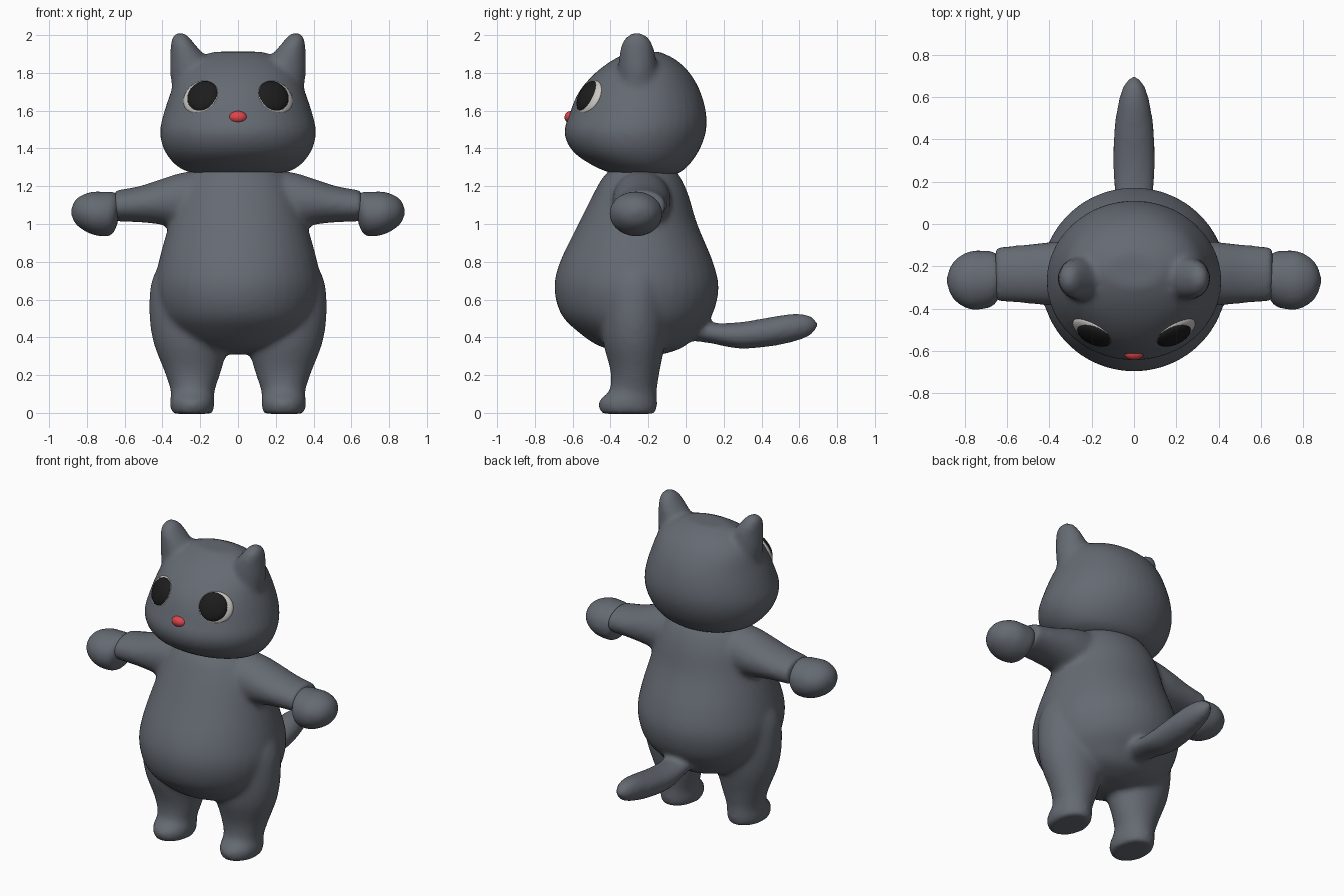
import bpy, bmesh, math
from mathutils import Vector, Matrix

if "Cube" in bpy.data.objects:
    bpy.data.objects.remove(bpy.data.objects["Cube"])

AXES = {'X': Vector((1, 0, 0)), 'Y': Vector((0, 1, 0)), 'Z': Vector((0, 0, 1))}


def spline(rings, steps=4):
    """Catmull-Rom smoothing of (cx, cy, cz, ru, rv) rings."""
    p = [Vector(r) for r in rings]
    p = [p[0]] + p + [p[-1]]
    out = []
    for i in range(1, len(p) - 2):
        a, b, c, d = p[i - 1:i + 3]
        for s in range(steps):
            t = s / steps
            out.append(0.5 * (2 * b + (c - a) * t + (2 * a - 5 * b + 4 * c - d) * t * t
                              + (3 * b - a - 3 * c + d) * t ** 3))
    return out + [p[-1]]


def loft(bm, rings, axes, mirror=False, sides=40):
    """Closed elliptical tube through the rings, optionally on both sides."""
    u, v = AXES[axes[0]], AXES[axes[1]]
    for sx in ((1, -1) if mirror else (1,)):
        loops = []
        for r in spline(rings):
            loop = []
            for k in range(sides):
                a = 2 * math.pi * k / sides
                co = Vector(r[:3]) + u * (max(r[3], .002) * math.cos(a)) + v * (max(r[4], .002) * math.sin(a))
                co.x *= sx
                loop.append(bm.verts.new(co))
            loops.append(loop)
        faces = [bm.faces.new(loops[0]), bm.faces.new(loops[-1][::-1])]
        for l0, l1 in zip(loops, loops[1:]):
            for k in range(sides):
                n = (k + 1) % sides
                faces.append(bm.faces.new((l0[k], l1[k], l1[n], l0[n])))
        bmesh.ops.recalc_face_normals(bm, faces=faces)


def finish(name, bm, color, voxel=None, smooth=0):
    me = bpy.data.meshes.new(name)
    bm.to_mesh(me)
    bm.free()
    for f in me.polygons:
        f.use_smooth = True
    mat = bpy.data.materials.get(color[0]) or bpy.data.materials.new(color[0])
    mat.diffuse_color = color[1]
    mat.use_nodes = True
    mat.node_tree.nodes["Principled BSDF"].inputs["Base Color"].default_value = mat.diffuse_color
    me.materials.append(mat)
    ob = bpy.data.objects.new(name, me)
    bpy.context.collection.objects.link(ob)
    if voxel:
        m = ob.modifiers.new("blend", 'REMESH')
        m.mode, m.voxel_size, m.use_smooth_shade = 'VOXEL', voxel, True
        s = ob.modifiers.new("soften", 'SMOOTH')
        s.factor, s.iterations = 0.5, smooth
    return ob


def ellipsoid(name, center, radii, color, normal=(0, -1, 0)):
    """Ellipsoid whose local z (third radius) points along normal."""
    bm = bmesh.new()
    rot = Vector(normal).to_track_quat('Z', 'Y').to_matrix().to_4x4()
    bmesh.ops.create_uvsphere(bm, u_segments=32, v_segments=16, radius=1,
                              matrix=Matrix.Translation(center) @ rot @ Matrix.Diagonal((*radii, 1)))
    return finish(name, bm, color)


FUR = ("fur", (0.13, 0.145, 0.17, 1))
WHITE = ("eye_white", (0.6, 0.58, 0.55, 1))
BLACK = ("pupil", (0.012, 0.012, 0.012, 1))
RED = ("nose", (0.7, 0.06, 0.07, 1))

# Torso, legs, arms and tail blended into one soft body
bm = bmesh.new()
loft(bm, [(0, -.20, .31, .08, .08), (0, -.23, .35, .24, .22), (0, -.25, .42, .34, .31),
          (0, -.26, .52, .41, .40), (0, -.262, .66, .44, .435), (0, -.262, .80, .42, .405),
          (0, -.255, 1.0, .365, .315), (0, -.24, 1.15, .32, .255), (0, -.235, 1.24, .27, .21),
          (0, -.23, 1.30, .22, .16)], 'XY')
loft(bm, [(.25, -.26, .88, .10, .06), (.27, -.27, .72, .18, .16), (.265, -.275, .55, .205, .175),
          (.25, -.275, .38, .20, .165), (.24, -.27, .22, .15, .13), (.24, -.28, .12, .117, .125),
          (.242, -.305, .07, .117, .152), (.242, -.308, .03, .117, .155),
          (.242, -.305, -.005, .105, .14)], 'XY', mirror=True)
loft(bm, [(.10, -.235, 1.13, .15, .155), (.28, -.235, 1.125, .155, .15), (.40, -.235, 1.118, .15, .122),
          (.52, -.236, 1.105, .138, .096), (.655, -.237, 1.095, .128, .082)], 'YZ', mirror=True)
loft(bm, [(0, -.05, .46, .09, .07), (0, .12, .425, .092, .055), (0, .28, .41, .101, .07),
          (0, .45, .43, .094, .078), (0, .58, .453, .073, .074), (0, .66, .462, .046, .052),
          (0, .70, .464, .01, .01)], 'XZ')
finish("body", bm, FUR, 0.017, 9)

# Head with ears
bm = bmesh.new()
loft(bm, [(0, -.21, 1.262, .22, .16), (0, -.235, 1.30, .315, .24), (0, -.265, 1.38, .385, .33),
          (0, -.27, 1.48, .413, .374), (0, -.255, 1.58, .395, .363), (0, -.245, 1.70, .355, .322),
          (0, -.23, 1.80, .312, .25), (0, -.22, 1.87, .235, .165), (0, -.22, 1.912, .13, .08)], 'XY')
loft(bm, [(.215, -.255, 1.72, .135, .11), (.245, -.256, 1.82, .115, .104), (.272, -.258, 1.90, .086, .094),
          (.295, -.26, 1.96, .06, .078), (.304, -.26, 1.995, .04, .05), (.306, -.26, 2.012, .015, .018)],
     'XY', mirror=True)
finish("head", bm, FUR, 0.017, 6)

# Mitten paws with a crease at the wrist
bm = bmesh.new()
loft(bm, [(.635, -.25, 1.085, .095, .075), (.665, -.258, 1.058, .128, .112), (.715, -.264, 1.053, .138, .118),
          (.775, -.266, 1.058, .137, .112), (.835, -.266, 1.063, .105, .085), (.868, -.266, 1.065, .062, .052),
          (.884, -.266, 1.065, .01, .01)], 'YZ', mirror=True)
finish("paws", bm, FUR, 0.014, 4)

# Eyes: flattened discs following the face slope
for side, sx in (("left", 1), ("right", -1)):
    ellipsoid(side + "_eye_white", (sx * .195, -.508, 1.668), (.105, .098, .034), WHITE, (sx * .46, -.80, .42))
    ellipsoid(side + "_pupil", (sx * .187, -.522, 1.676), (.087, .088, .035), BLACK, (sx * .38, -.83, .42))

# Nose
ellipsoid("nose", (0, -.61, 1.565), (.048, .033, .033), RED)
